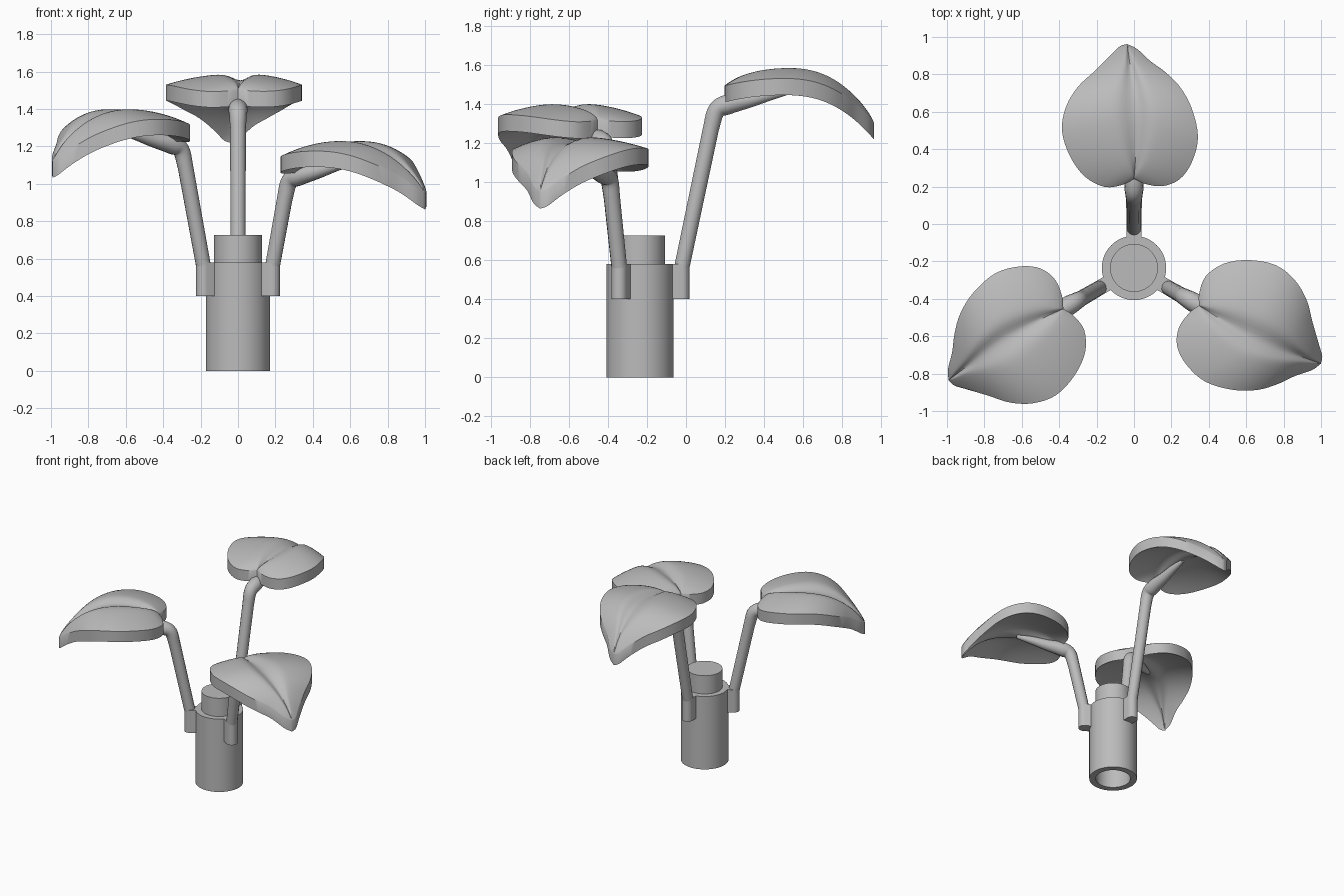
import bpy, bmesh, math
from mathutils import Matrix, Vector

if "Cube" in bpy.data.objects:
    bpy.data.objects.remove(bpy.data.objects["Cube"])

CENTRE = Vector((0, -0.235, 0))
SLOPE = 0.21          # outward lean of the stems

grey = bpy.data.materials.new("plain_grey")
grey.use_nodes = True
grey.diffuse_color = (0.5, 0.5, 0.5, 1)
grey.node_tree.nodes["Principled BSDF"].inputs["Base Color"].default_value = (0.5, 0.5, 0.5, 1)


def finish(obj, angle=40):
    bpy.ops.object.select_all(action='DESELECT')
    obj.select_set(True)
    bpy.context.view_layer.objects.active = obj
    if obj.type == 'CURVE':
        bpy.ops.object.convert(target='MESH')
        obj = bpy.context.object
    obj.data.materials.clear()
    obj.data.materials.append(grey)
    bpy.ops.object.shade_smooth_by_angle(angle=math.radians(angle))
    return obj


def from_bmesh(name, bm, matrix):
    bmesh.ops.remove_doubles(bm, verts=bm.verts, dist=0.0005)
    bmesh.ops.recalc_face_normals(bm, faces=bm.faces)
    bm.transform(matrix)
    me = bpy.data.meshes.new(name)
    bm.to_mesh(me)
    bm.free()
    obj = bpy.data.objects.new(name, me)
    bpy.context.collection.objects.link(obj)
    return finish(obj)


def spline(points, t):
    """Smooth curve through the points, t from 0 to 1."""
    pts = [Vector(p) for p in points]
    last = len(pts) - 1
    i = min(int(t * last), last - 1)
    f = t * last - i
    b, c = pts[i], pts[i + 1]
    a = pts[i - 1] if i else b * 2 - c
    d = pts[i + 2] if i + 2 <= last else c * 2 - b
    return 0.5 * (2 * b + (c - a) * f + (2 * a - 5 * b + 4 * c - d) * f ** 2
                  + (3 * b - a - 3 * c + d) * f ** 3)


# Hollow socket with a narrower stud on top, turned from one profile
profile = [(0, .5), (.125, .5), (.125, 0), (.172, 0), (.172, .58),
           (.128, .58), (.128, .725), (0, .725)]
bm = bmesh.new()
verts = [bm.verts.new((r, 0, z)) for r, z in profile]
edges = [bm.edges.new(pair) for pair in zip(verts, verts[1:])]
bmesh.ops.spin(bm, geom=verts + edges, axis=(0, 0, 1), cent=(0, 0, 0),
               angle=math.tau, steps=48, use_duplicate=False)
from_bmesh("socket", bm, Matrix.Translation(CENTRE))

# Leaf outline halves and midrib, pointing along +y
LEFT = [(0, .475), (-.06, .445), (-.155, .433), (-.26, .486), (-.34, .593),
        (-.385, .732), (-.364, .86), (-.30, .968), (-.21, 1.053),
        (-.118, 1.144), (-.075, 1.185), (-.037, 1.197)]
RIGHT = [(0, .475), (.06, .449), (.155, .438), (.246, .476), (.31, .567),
         (.342, .70), (.31, .85), (.246, .968), (.166, 1.048),
         (.086, 1.107), (.016, 1.171), (-.037, 1.197)]
RIB = [(0, .475), (.01, .62), (.012, .8), (0, .95), (-.02, 1.08), (-.037, 1.197)]
THICK = 0.085
ROWS, COLS = 44, 16


def rim_height(y):
    d = y - .735
    return 1.53 - (1.446 * d ** 2.4 if d > 0 else .4 * d * d)


def leaf_point(side, i, j):
    t, s = i / ROWS, j / COLS
    p = spline(RIB, t).lerp(spline(side, t), s)
    crown = .062 * max(math.sin(math.pi * t), 0) ** .6
    bulge = (1 - s * s) - .6 * math.exp(-(s / .17) ** 2)
    return Vector((p.x, p.y, rim_height(p.y) + crown * bulge))


def leaf(name, matrix):
    bm = bmesh.new()
    down = Vector((0, 0, -THICK))
    for side in (LEFT, RIGHT):
        top = [[bm.verts.new(leaf_point(side, i, j)) for j in range(COLS + 1)]
               for i in range(ROWS + 1)]
        low = [[bm.verts.new(v.co + down) for v in row] for row in top]
        for i in range(ROWS):
            for grid in (top, low):
                for j in range(COLS):
                    bm.faces.new((grid[i][j], grid[i][j + 1],
                                  grid[i + 1][j + 1], grid[i + 1][j]))
            bm.faces.new((top[i][-1], low[i][-1], low[i + 1][-1], top[i + 1][-1]))
    from_bmesh(name, bm, matrix)


def clip(name, matrix):
    """Upright block with a rounded outer end."""
    bm = bmesh.new()
    outline = [(.04, .14)] + [(.04 * math.cos(a), .213 + .04 * math.sin(a))
               for a in (math.pi * k / 16 for k in range(17))] + [(-.04, .14)]
    face = bm.faces.new([bm.verts.new((x, y, .4)) for x, y in outline])
    ext = bmesh.ops.extrude_face_region(bm, geom=[face], use_keep_orig=True)["geom"]
    bmesh.ops.translate(bm, vec=(0, 0, .18),
                        verts=[g for g in ext if isinstance(g, bmesh.types.BMVert)])
    from_bmesh(name, bm, matrix)


def stem(name, drop, matrix):
    """Round stalk that bends outward and tapers into a rib under the leaf."""
    path = [(.213, .56, .04), (.362, 1.27, .042), (.39, 1.365, .046),
            (.45, 1.397, .052), (.56, 1.42, .04), (.66, 1.445, .03), (.78, 1.47, .015)]
    path = path[:1] + [(y - SLOPE * drop, z - drop, r) for y, z, r in path[1:]]
    fine = [Vector(path[0])] + [spline(path[1:], k / 30) for k in range(31)]
    cu = bpy.data.curves.new(name, 'CURVE')
    cu.dimensions = '3D'
    cu.bevel_depth = 1
    cu.bevel_resolution = 5
    cu.use_fill_caps = True
    sp = cu.splines.new('POLY')
    sp.points.add(len(fine) - 1)
    for point, (y, z, r) in zip(sp.points, fine):
        point.co = (0, y, z, 1)
        point.radius = r
    obj = bpy.data.objects.new(name, cu)
    bpy.context.collection.objects.link(obj)
    finish(obj).data.transform(matrix)


# Three stalks spaced evenly: name, turn, drop below the tallest, leaf twist
for label, turn, drop, twist in (("back", 0, 0, 0), ("right", 120, .185, -1),
                                 ("left", 240, .355, 1.5)):
    place = Matrix.Translation(CENTRE) @ Matrix.Rotation(math.radians(turn), 4, 'Z')
    notch = Vector((0, .475, 0))
    tilt = (Matrix.Translation(notch + Vector((0, -SLOPE * drop, -drop)))
            @ Matrix.Rotation(math.radians(twist), 4, 'Z') @ Matrix.Translation(-notch))
    clip(label + "_clip", place)
    stem(label + "_stem", drop, place)
    leaf(label + "_leaf", place @ tilt)
